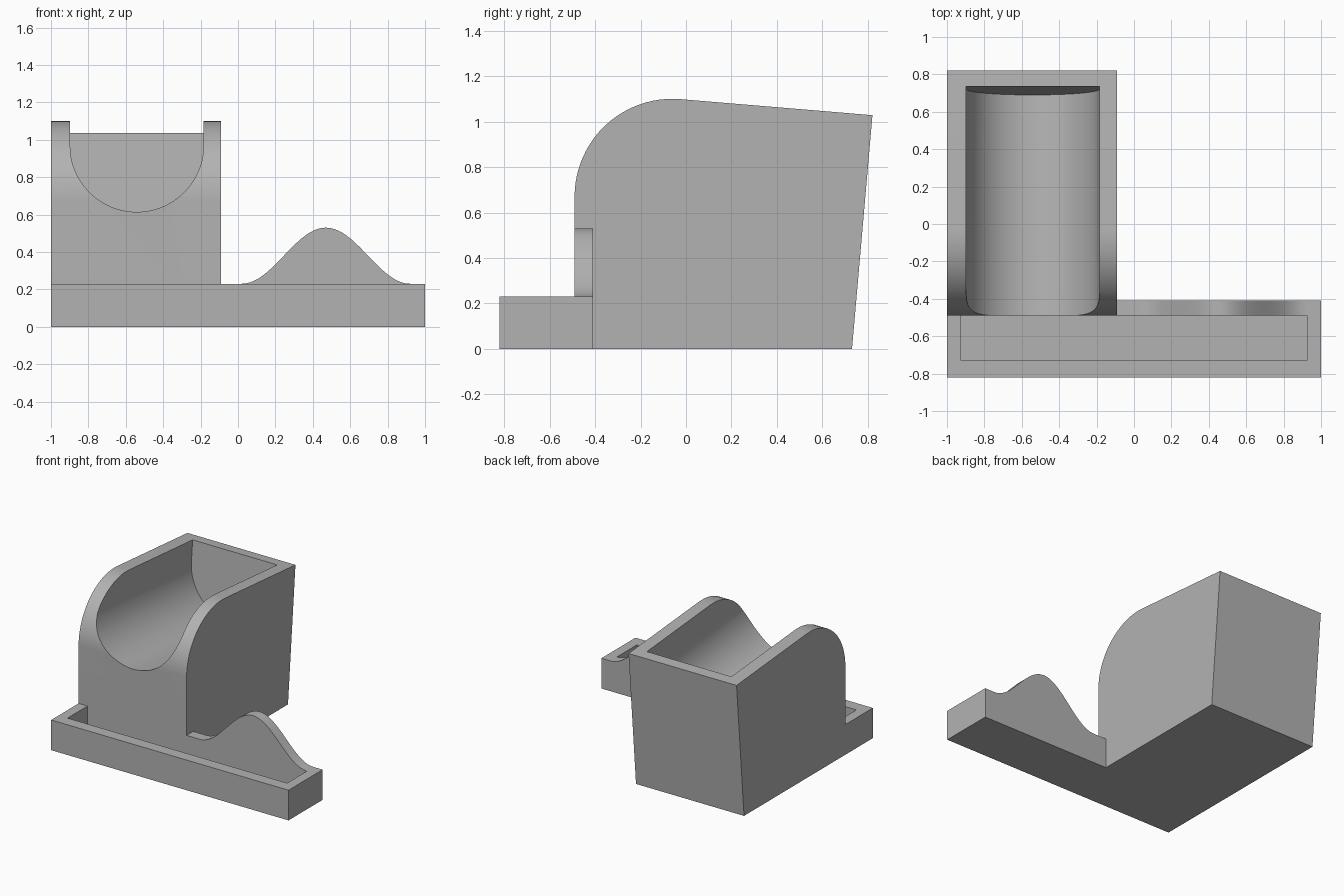
import bpy, bmesh, math
from math import sin, cos, pi

cube = bpy.data.objects.get("Cube")
if cube:
    bpy.data.objects.remove(cube, do_unlink=True)

# Shared material
grey = bpy.data.materials.new("light grey")
grey.use_nodes = True
colour = (0.45, 0.45, 0.45, 1)
grey.diffuse_color = colour
grey.node_tree.nodes["Principled BSDF"].inputs["Base Color"].default_value = colour


def loft(name, start, end):
    """Solid between two matching point loops, with flat end caps."""
    bm = bmesh.new()
    a = [bm.verts.new(p) for p in start]
    b = [bm.verts.new(p) for p in end]
    bm.faces.new(a)
    bm.faces.new(b[::-1])
    n = len(a)
    for i in range(n):
        j = (i + 1) % n
        bm.faces.new((a[j], a[i], b[i], b[j]))
    bmesh.ops.recalc_face_normals(bm, faces=bm.faces)
    mesh = bpy.data.meshes.new(name)
    bm.to_mesh(mesh)
    bm.free()
    mesh.materials.append(grey)
    ob = bpy.data.objects.new(name, mesh)
    bpy.context.collection.objects.link(ob)
    return ob


def box(name, x0, x1, y0, y1, z0, z1):
    ring = [(x0, y0), (x1, y0), (x1, y1), (x0, y1)]
    return loft(name, [(x, y, z0) for x, y in ring], [(x, y, z1) for x, y in ring])


def combine(target, tool, operation):
    """Apply an exact boolean and discard the tool."""
    mod = target.modifiers.new(operation, "BOOLEAN")
    mod.operation, mod.solver, mod.object = operation, "EXACT", tool
    bpy.context.view_layer.objects.active = target
    bpy.ops.object.modifier_apply(modifier=mod.name)
    bpy.data.objects.remove(tool, do_unlink=True)


LEFT, RIGHT = -1.0, -0.09          # block sides
FRONT = -0.49                      # block front
TILT, LEAN = 0.083, 0.087          # slope of the top, lean of the back
TRAY_TOP, PLATE_BACK = 0.23, -0.41

# Block: side profile with a rounded front shoulder
R = 0.43
profile = [(0.73, 0), (FRONT, 0)]
sweep = pi / 2 + math.atan(TILT)
for i in range(25):
    t = sweep * i / 24
    profile.append((FRONT + R - R * cos(t), 0.67 + R * sin(t)))
profile.append((0.82, 1.028))
block = loft("cradle_block", [(LEFT, y, z) for y, z in profile],
             [(RIGHT, y, z) for y, z in profile])

# Trough: round-bottomed slot parallel to the top, ending at a leaning back wall
r, cx, axis_z = 0.356, -0.541, 0.97
section = [(cx + r, 1.4), (cx - r, 1.4)]
section += [(cx - r * cos(pi * i / 48), axis_z - r * sin(pi * i / 48)) for i in range(49)]


def slide(x, h, y):
    return (x, y, h - TILT * (y - FRONT))


def back_y(h):
    return (0.735 + LEAN * (h + TILT * FRONT - 1.035)) / (1 + LEAN * TILT)


trough = loft("trough_cutter", [slide(x, h, -0.8) for x, h in section],
              [slide(x, h, back_y(h)) for x, h in section])
combine(block, trough, "DIFFERENCE")

# Tray with a rectangular pocket
tray = box("tray", -1, 1, -0.82, PLATE_BACK, 0, TRAY_TOP)
pocket = box("pocket_cutter", -0.925, 0.925, -0.73, FRONT, 0.08, 0.5)
combine(tray, pocket, "DIFFERENCE")

# Bell-shaped back plate
hump = [(0.92, 0.1), (0.02, 0.1)]
for i in range(41):
    u = i / 40
    hump.append((0.02 + 0.9 * u, TRAY_TOP + 0.15 * (1 - cos(2 * pi * u))))
plate = loft("bell_plate", [(x, FRONT, z) for x, z in hump],
             [(x, PLATE_BACK, z) for x, z in hump])

# Fuse into one clean solid
combine(tray, plate, "UNION")
combine(tray, block, "UNION")
tray.name = "cradle_stand_with_tray"

bpy.ops.object.select_all(action="DESELECT")
tray.select_set(True)
bpy.context.view_layer.objects.active = tray
bpy.ops.object.shade_smooth_by_angle(angle=math.radians(30))
